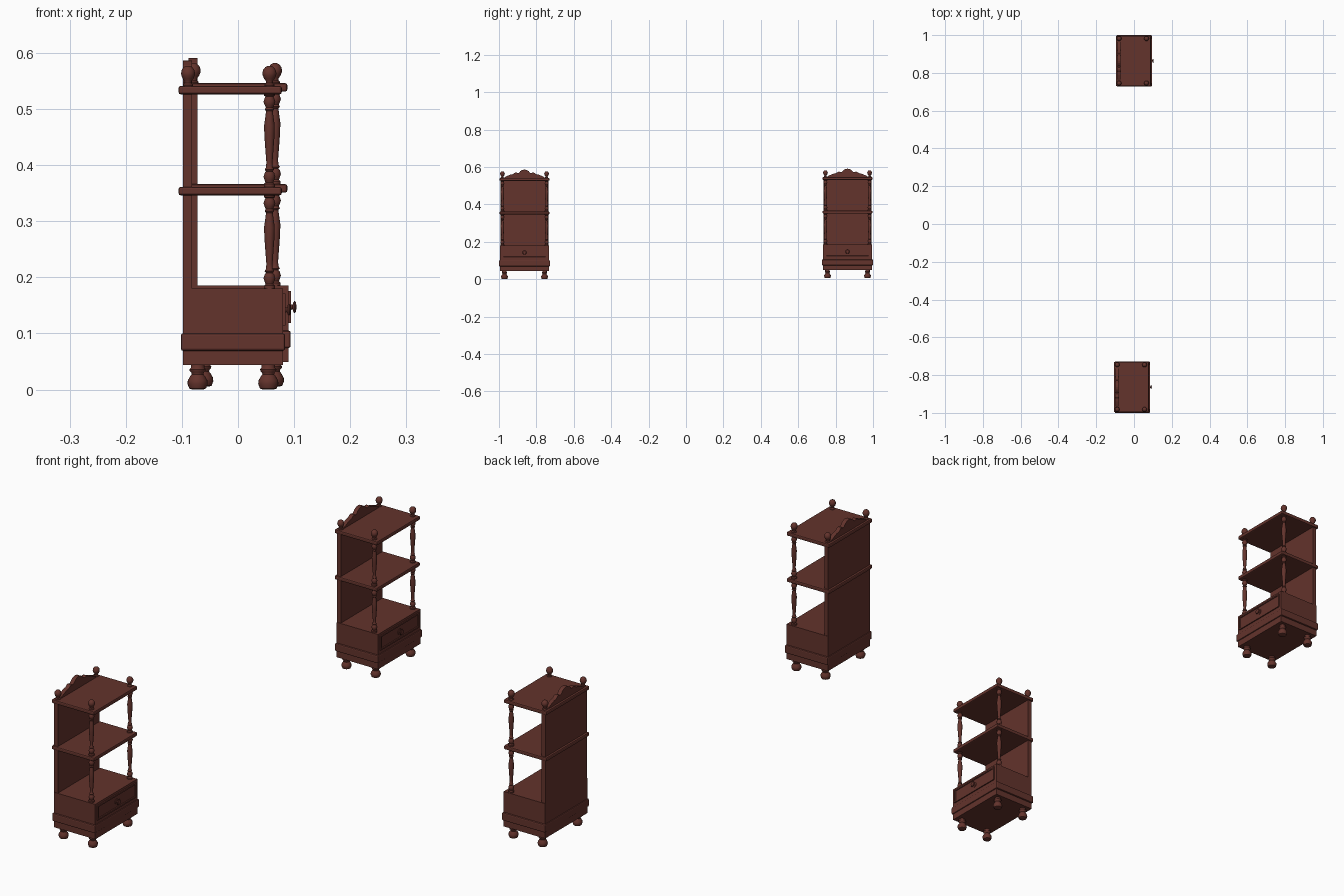
import bpy, bmesh, math
from mathutils import Matrix, Vector

if "Cube" in bpy.data.objects:
    bpy.data.objects.remove(bpy.data.objects["Cube"])

wood = bpy.data.materials.new("dark red wood")
wood.diffuse_color = (0.125, 0.033, 0.025, 1)
wood.use_nodes = True
wood.node_tree.nodes["Principled BSDF"].inputs["Base Color"].default_value = wood.diffuse_color


def finish(bm, name, bevel=0.0, smooth=False, segments=2):
    bmesh.ops.recalc_face_normals(bm, faces=bm.faces)
    me = bpy.data.meshes.new(name)
    bm.to_mesh(me)
    bm.free()
    me.materials.append(wood)
    ob = bpy.data.objects.new(name, me)
    bpy.context.collection.objects.link(ob)
    if bevel:
        m = ob.modifiers.new("rounded edge", 'BEVEL')
        m.width, m.segments = bevel, segments
    if smooth:
        bpy.ops.object.select_all(action='DESELECT')
        ob.select_set(True)
        bpy.context.view_layer.objects.active = ob
        bpy.ops.object.shade_smooth_by_angle(angle=math.radians(40))
    return ob


def box(name, o, x0, x1, hy, z0, z1, bevel=0.0, zone=None):
    """Box symmetric in y about the cabinet centre."""
    bm = bmesh.new()
    size = Matrix.Diagonal((x1 - x0, 2 * hy, z1 - z0, 1))
    mid = o + Vector(((x0 + x1) / 2, 0, (z0 + z1) / 2))
    bmesh.ops.create_cube(bm, size=1, matrix=Matrix.Translation(mid) @ size)
    if zone:  # recessed panel on the face looking along +x
        bm.normal_update()
        face = max(bm.faces, key=lambda f: f.normal.x)
        bmesh.ops.inset_region(bm, faces=[face], thickness=zone[0])
        bmesh.ops.inset_region(bm, faces=[face], thickness=0.002, depth=-zone[1])
    return finish(bm, name, bevel)


def turned(name, loc, profile, axis='Z', n=20):
    """Lathe a (radius, height) profile around z or x."""
    bm = bmesh.new()
    rings = []
    for r, h in profile:
        ring = []
        for i in range(n):
            a = 2 * math.pi * i / n
            p = Vector((r * math.cos(a), r * math.sin(a), h))
            if axis == 'X':
                p = Vector((p.z, p.x, p.y))
            ring.append(bm.verts.new(p + loc))
        rings.append(ring)
    for a, b in zip(rings, rings[1:]):
        for i in range(n):
            j = (i + 1) % n
            bm.faces.new((a[i], a[j], b[j], b[i]))
    bm.faces.new(rings[0])
    bm.faces.new(rings[-1])
    return finish(bm, name, smooth=True)


FOOT = [(.010, 0), (.015, .002), (.018, .010), (.0175, .016), (.013, .024), (.0105, .027),
        (.011, .030), (.014, .033), (.0145, .036), (.012, .039), (.012, .046)]
SPINDLE = [(.010, 0), (.010, .006), (.007, .009), (.0085, .013), (.0105, .019), (.0085, .026),
           (.006, .029), (.0085, .032), (.006, .036), (.0055, .045), (.007, .065), (.009, .092),
           (.0095, .110), (.007, .128), (.006, .136), (.0085, .139), (.0065, .143), (.0085, .147),
           (.0105, .153), (.0085, .159), (.007, .162), (.010, .164), (.010, .168)]
FINIAL = [(.009, 0), (.009, .003), (.006, .006), (.0065, .010), (.0095, .014), (.012, .020),
          (.0125, .024), (.011, .030), (.007, .035), (.002, .037)]
KNOB = [(.011, 0), (.011, .002), (.005, .003), (.004, .006), (.008, .007), (.011, .009),
        (.009, .0115), (.003, .0125)]
# Half outline of the crest: (y, z), from the middle outwards
CREST = [(0, .586), (.012, .584), (.022, .578), (.030, .569), (.036, .567), (.044, .570),
         (.052, .569), (.060, .562), (.075, .559), (.090, .553), (.106, .546), (.108, .535)]


def crest(o):
    outline = CREST + [(-y, z) for y, z in reversed(CREST[1:])]
    bm = bmesh.new()
    face = bm.faces.new([bm.verts.new(o + Vector((-.098, y, z))) for y, z in outline])
    ext = bmesh.ops.extrude_face_region(bm, geom=[face])
    bmesh.ops.translate(bm, vec=(.016, 0, 0),
                        verts=[v for v in ext['geom'] if isinstance(v, bmesh.types.BMVert)])
    finish(bm, "crest")


def cabinet(o):
    # Drawer case with its moulding and back panel
    box("drawer_case", o, -.098, .080, .130, .044, .180)
    box("base_moulding", o, -.102, .084, .1365, .069, .100, .004)
    box("back_panel", o, -.098, .0 - .082, .128, .179, .530)
    # Drawer front with recessed panel and knob
    box("drawer_front", o, .078, .0845, .119, .114, .171, zone=(.008, .003))
    turned("drawer_knob", o + Vector((.0815, 0, .142)), KNOB, 'X')
    # Shelves
    box("middle_shelf", o, -.106, .078, .133, .346, .361, .004)
    box("top_shelf", o, -.106, .078, .133, .526, .541, .004)
    crest(o)
    for s in (-1, 1):
        # Feet, spindles and finials at the corners
        for x in (-.072, .054):
            turned("foot", o + Vector((x, s * .107, 0)), FOOT)
        for z in (.179, .360):
            turned("spindle", o + Vector((.056, s * .118, z)), SPINDLE)
        for x in (-.089, .056):
            turned("finial", o + Vector((x, s * .118, .540)), FINIAL)


cabinet(Vector((0, -.8635, 0)))
cabinet(Vector((.010, .8635, .005)))
